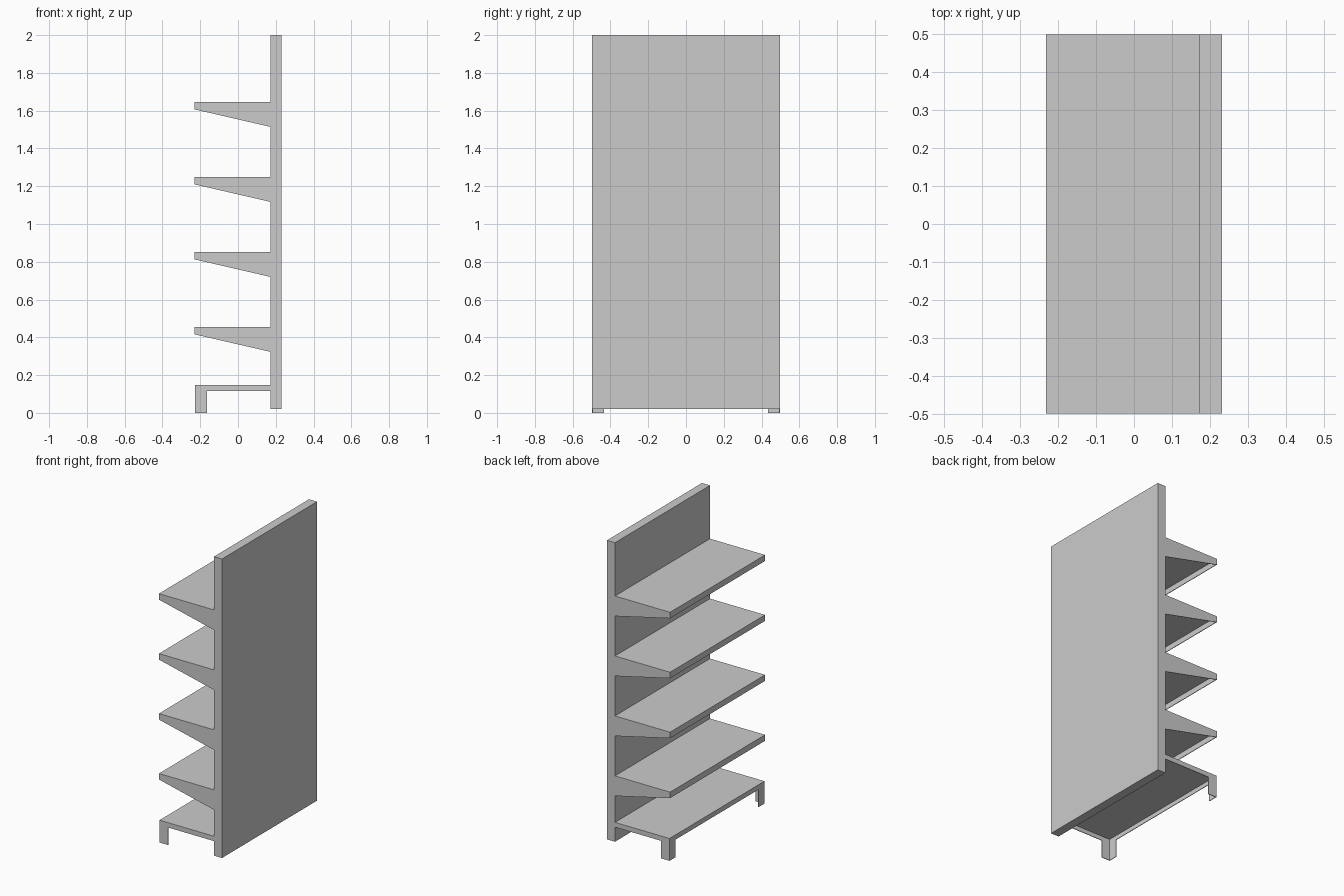
import bpy, bmesh

if "Cube" in bpy.data.objects:
    bpy.data.objects.remove(bpy.data.objects["Cube"])

W = 0.497      # half width along y
F = -0.231     # shelf front edge
B = 0.172      # front face of the back panel
T = 0.004      # sheet thickness


def prism(bm, profile, y0, y1):
    """Extrude an (x, z) profile from y0 to y1."""
    face = bm.faces.new([bm.verts.new((x, y0, z)) for x, z in profile])
    out = bmesh.ops.extrude_face_region(bm, geom=[face])
    verts = [g for g in out["geom"] if isinstance(g, bmesh.types.BMVert)]
    bmesh.ops.translate(bm, vec=(0, y1 - y0, 0), verts=verts)


def box(bm, x0, x1, y0, y1, z0, z1):
    prism(bm, [(x0, z0), (x1, z0), (x1, z1), (x0, z1)], y0, y1)


def finish(name, bm):
    bmesh.ops.recalc_face_normals(bm, faces=bm.faces)
    me = bpy.data.meshes.new(name)
    bm.to_mesh(me)
    bm.free()
    bpy.context.collection.objects.link(bpy.data.objects.new(name, me))


def tray(name, front, top, lip, depth):
    """Sheet shelf, open below: board, front lip and two side brackets."""
    bm = bmesh.new()
    box(bm, front, B, -W + T, W - T, top - T, top)
    box(bm, front, front + T, -W + T, W - T, top - lip, top - T)
    side = [(front, top), (front, top - lip), (B, top - depth), (B, top)]
    for y in (-W, W - T):
        prism(bm, side, y, y + T)
    finish(name, bm)


# Back panel
bm = bmesh.new()
box(bm, B, -F, -W, W, 0.02, 2.0)
finish("back_panel", bm)

# Four bracketed shelves
for i in range(4):
    tray(f"shelf_{i + 1}", F, 0.456 + i * 0.397, 0.04, 0.133)

# Base shelf
base_front, base_top, base_lip = -0.227, 0.148, 0.032
tray("base_shelf", base_front, base_top, base_lip, base_lip)

# Angle-section front legs
for name, s in (("left", -1), ("right", 1)):
    bm = bmesh.new()
    z1 = base_top - base_lip
    ys = sorted((s * W, s * (W - T)))
    box(bm, base_front, base_front + 0.062, *ys, 0, z1)
    yf = sorted((s * (W - T), s * (W - 0.064)))
    box(bm, base_front, base_front + T, *yf, 0, z1)
    finish(f"front_leg_{name}", bm)
